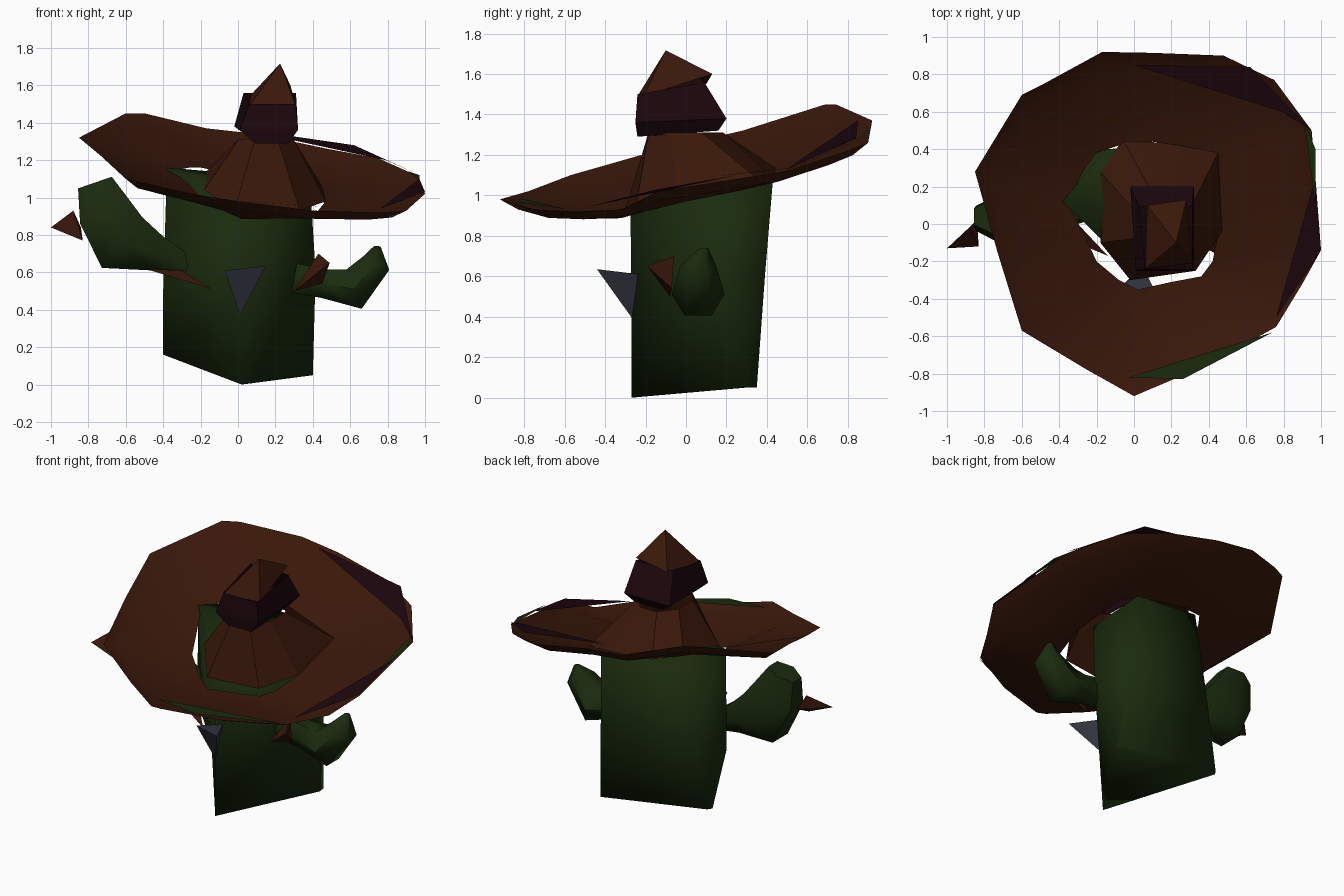
import bpy, math
from mathutils import Vector


def material(name, rgb):
    m = bpy.data.materials.new(name)
    m.diffuse_color = (*rgb, 1)
    return m


GREEN = material("green", (0.010, 0.024, 0.004))
BROWN = material("brown", (0.042, 0.009, 0.003))
MAROON = material("maroon", (0.012, 0.002, 0.004))
GREY = material("grey", (0.032, 0.035, 0.050))


def build(name, verts, faces, mat, smooth=None):
    me = bpy.data.meshes.new(name)
    me.from_pydata([tuple(v) for v in verts], [], faces)
    me.materials.append(mat)
    ob = bpy.data.objects.new(name, me)
    bpy.context.collection.objects.link(ob)
    bpy.ops.object.select_all(action='DESELECT')
    ob.select_set(True)
    bpy.context.view_layer.objects.active = ob
    bpy.ops.object.mode_set(mode='EDIT')
    bpy.ops.mesh.select_all(action='SELECT')
    bpy.ops.mesh.normals_make_consistent(inside=False)
    bpy.ops.object.mode_set(mode='OBJECT')
    if smooth:
        bpy.ops.object.shade_smooth_by_angle(angle=math.radians(smooth))
    return ob


def loft(name, rings, mat, caps=True, smooth=None):
    n = len(rings[0])
    verts = [v for r in rings for v in r]
    faces = []
    for k in range(len(rings) - 1):
        for i in range(n):
            a, b = k * n + i, k * n + (i + 1) % n
            faces.append((a, b, b + n, a + n))
    if caps:
        faces.append(tuple(range(n))[::-1])
        faces.append(tuple(range(len(verts) - n, len(verts))))
    return build(name, verts, faces, mat, smooth)


def tube(name, path, radii, sides, mat, depth=1.0, smooth=None):
    # lofted limb in the xz plane; sections follow the path direction
    pts = [Vector(p) for p in path]
    rings = []
    for i, p in enumerate(pts):
        d = (pts[min(i + 1, len(pts) - 1)] - pts[max(i - 1, 0)]).normalized()
        u = Vector((0, 1, 0))
        w = d.cross(u).normalized()
        rings.append([p + radii[i] * (depth * u * math.cos(t) + w * math.sin(t))
                      for t in (2 * math.pi * k / sides for k in range(sides))])
    return loft(name, rings, mat, True, smooth)


def spike(name, pts, mat):
    return build(name, pts, [(0, 1, 2), (0, 1, 3), (1, 2, 3), (0, 2, 3)], mat)


# cactus trunk: uneven prism, three-cornered at the foot, five-cornered above
foot = [(0.02, -0.27, 0), (0.40, 0.30, 0.05), (0.39, 0.35, 0.05), (-0.38, 0.32, 0.16), (-0.40, 0.29, 0.16)]
middle = [(0.02, -0.27, 0.55), (0.415, 0.12, 0.6), (0.36, 0.39, 0.6), (-0.27, 0.37, 0.6), (-0.40, 0.14, 0.5)]
top = [(0.02, -0.275, 0.95), (0.39, 0.08, 1.0), (0.33, 0.43, 1.08), (-0.15, 0.40, 1.14), (-0.38, 0.12, 1.16)]
loft("trunk", [foot, middle, top], GREEN, True, 180)

# arms
tube("left_arm", [(-0.26, 0.06, 0.63), (-0.43, 0.05, 0.70), (-0.62, 0.04, 0.76), (-0.71, 0.03, 0.92), (-0.765, 0.04, 1.08)],
     [0.06, 0.11, 0.20, 0.17, 0.11], 6, GREEN, 0.8, 60)
tube("right_arm", [(0.30, 0.05, 0.57), (0.46, 0.06, 0.54), (0.62, 0.06, 0.51), (0.74, 0.06, 0.65), (0.745, 0.09, 0.74)],
     [0.09, 0.09, 0.13, 0.09, 0.02], 6, GREEN, 1.0, 60)

# hat brim: tilted, curled sheet between an inner hole and the rim
rim = [(0, -0.92, 0.98), (0.40, -0.75, 0.93), (0.76, -0.55, 0.92), (0.90, -0.32, 0.93), (1.0, -0.14, 1.02),
       (0.95, 0.5, 1.12), (0.75, 0.77, 1.21), (0.48, 0.90, 1.26), (0.1, 0.915, 1.34), (-0.17, 0.92, 1.37),
       (-0.50, 0.74, 1.45), (-0.60, 0.69, 1.45), (-0.85, 0.28, 1.32), (-0.73, -0.15, 1.22), (-0.6, -0.57, 1.10),
       (-0.25, -0.78, 1.02)]
hole = [(0.02, -0.35, 0.885), (0.2, -0.31, 0.89), (0.36, -0.28, 0.90), (0.42, -0.2, 0.92), (0.46, 0.0, 0.97),
        (0.44, 0.25, 1.02), (0.40, 0.38, 1.06), (0.25, 0.42, 1.09), (0.1, 0.44, 1.11), (-0.05, 0.43, 1.13),
        (-0.2, 0.38, 1.16), (-0.26, 0.3, 1.16), (-0.36, 0.12, 1.14), (-0.27, -0.05, 1.08), (-0.2, -0.2, 1.0),
        (-0.08, -0.3, 0.93)]
fold = [Vector(h).lerp(Vector(r), 0.84) - Vector((0, 0, 0.035)) for h, r in zip(hole, rim)]
loft("hat_brim", [hole, fold, rim], BROWN, False, 40)

# crown, band and tip
crown_base = [(-0.02, -0.30, 0.93), (0.33, -0.25, 0.93), (0.47, -0.04, 0.98), (0.45, 0.38, 1.06), (0.2, 0.43, 1.09),
              (-0.06, 0.45, 1.13), (-0.18, 0.28, 1.13), (-0.18, -0.1, 1.04)]
crown_top = [(0.15 + 0.16 * math.cos(t), 0.20 * math.sin(t), 1.31)
             for t in (math.radians(-112 + 45 * k) for k in range(8))]
loft("crown", [crown_base, crown_top], BROWN, False, 30)


def box_ring(x0, x1, y0, y1, zf, zb):
    return [(x0 + 0.03, y0, zf), (x1, y0, zf), (x1, y1, zb), (x0, y1, zb)]


loft("hat_band", [box_ring(0.06, 0.27, -0.24, 0.16, 1.29, 1.32), box_ring(-0.02, 0.32, -0.25, 0.20, 1.36, 1.38),
                  box_ring(0.03, 0.31, -0.24, 0.09, 1.50, 1.56)], MAROON, False)
build("hat_tip", [(0.06, -0.24, 1.49), (0.31, -0.21, 1.49), (0.28, 0.13, 1.60), (0.07, 0.10, 1.55), (0.225, -0.1, 1.717)],
      [(0, 1, 4), (1, 2, 4), (2, 3, 4), (3, 0, 4)], BROWN)

# loose trim on the brim
build("rim_trim_back", [(0, 0.85, 1.37), (0.62, 0.84, 1.28), (0.95, 0.50, 1.13), (0.79, 0.60, 1.20)], [(0, 1, 2, 3)], MAROON)
build("rim_trim_right", [(1.0, -0.14, 1.03), (0.97, 0.25, 1.10), (0.76, -0.5, 0.94)], [(0, 1, 2)], MAROON)
build("rim_green_front", [(-0.03, -0.82, 0.985), (0.26, -0.83, 0.965), (0.74, -0.58, 0.93)], [(0, 1, 2)], GREEN)
build("rim_green_right", [(0.91, 0.55, 1.14), (0.97, 0.4, 1.12), (0.97, 0.1, 1.09)], [(0, 1, 2)], GREEN)

# thorns
spike("front_thorn", [(-0.07, -0.34, 0.61), (0.15, -0.44, 0.635), (0.01, -0.25, 0.37), (0.05, -0.23, 0.61)], GREY)
spike("left_thorn", [(-1.0, -0.13, 0.84), (-0.88, -0.02, 0.93), (-0.83, -0.12, 0.77), (-0.84, 0.02, 0.84)], BROWN)
spike("right_thorn", [(0.43, -0.06, 0.70), (0.49, -0.19, 0.65), (0.30, -0.08, 0.50), (0.45, -0.07, 0.54)], BROWN)
spike("side_thorn", [(-0.50, -0.02, 0.62), (-0.30, 0.0, 0.61), (-0.14, -0.17, 0.51), (-0.33, 0.02, 0.58)], BROWN)
